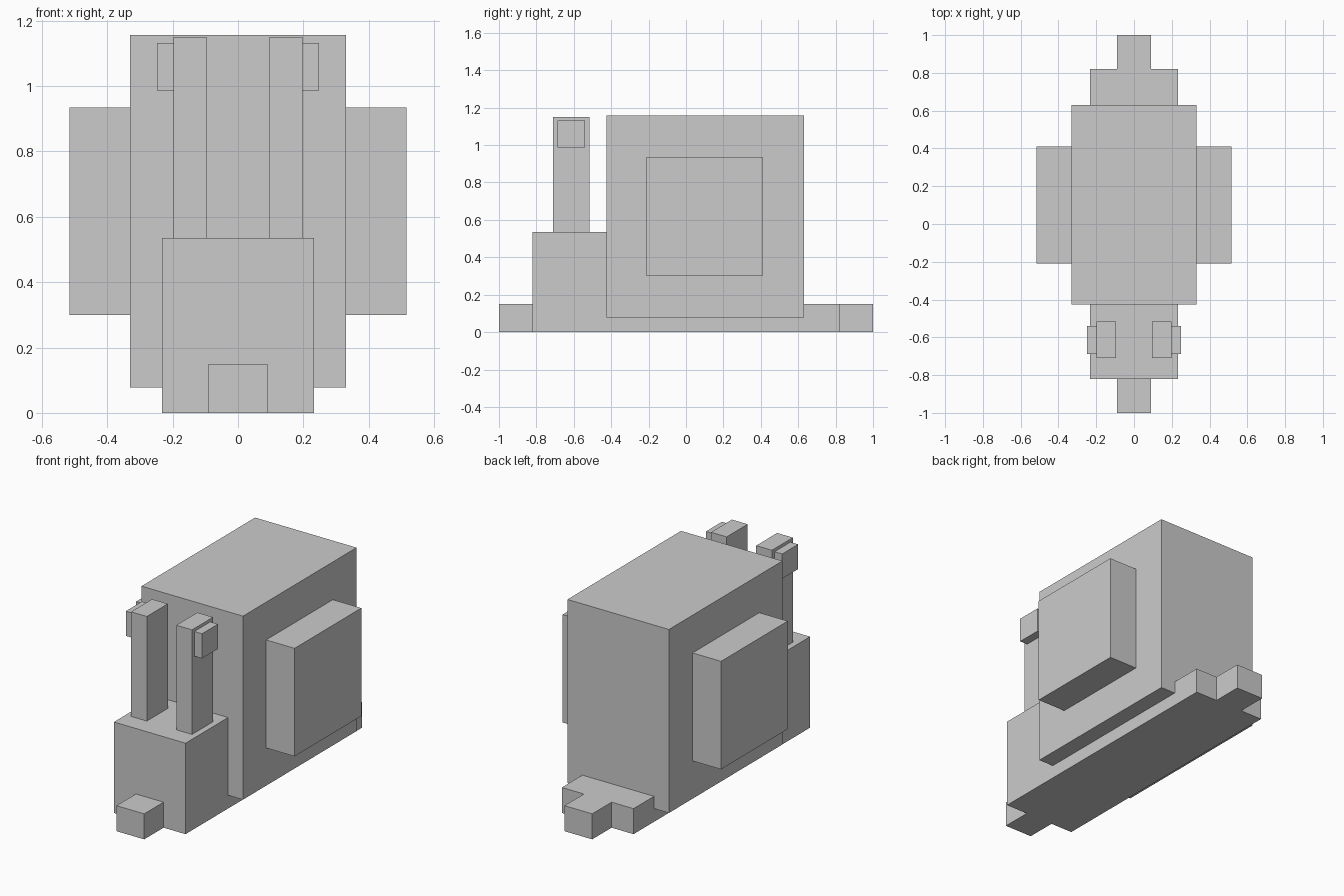
import bpy

if "Cube" in bpy.data.objects:
    bpy.data.objects.remove(bpy.data.objects["Cube"])


def mesh_object(name, verts, faces):
    mesh = bpy.data.meshes.new(name)
    mesh.from_pydata(verts, [], faces)
    mesh.update()
    obj = bpy.data.objects.new(name, mesh)
    bpy.context.collection.objects.link(obj)
    return obj


def extrude_profile(name, profile, x0, x1):
    """Extrude a counter-clockwise (y, z) outline along x."""
    n = len(profile)
    verts = [(x, y, z) for x in (x0, x1) for y, z in profile]
    faces = [list(range(n))[::-1], list(range(n, 2 * n))]
    faces += [(i, (i + 1) % n, n + (i + 1) % n, n + i) for i in range(n)]
    return mesh_object(name, verts, faces)


def box(name, x, y, z):
    """Box from (min, max) ranges."""
    outline = [(y[0], z[0]), (y[1], z[0]), (y[1], z[1]), (y[0], z[1])]
    return extrude_profile(name, outline, *x)


def mirrored_box(name, x, y, z):
    """Box plus its mirror image across x = 0."""
    obj = box(name, x, y, z)
    obj.modifiers.new("Mirror", 'MIRROR')
    return obj


# Base: low plate rising to a tall block at the front
extrude_profile("base", [(-0.82, 0), (0.82, 0), (0.82, 0.15), (-0.425, 0.15),
                         (-0.425, 0.535), (-0.82, 0.535)], -0.233, 0.233)

# Tabs at both ends of the base
box("front_tab", (-0.09, 0.09), (-1.0, -0.82), (0, 0.15))
box("back_tab", (-0.09, 0.09), (0.82, 1.0), (0, 0.15))

# Main body with a panel on each side
box("body", (-0.33, 0.33), (-0.425, 0.63), (0.078, 1.157))
mirrored_box("side_panel", (0.33, 0.515), (-0.21, 0.41), (0.30, 0.935))

# Upright posts with small knobs on their outer faces
mirrored_box("post", (0.096, 0.198), (-0.71, -0.515), (0.535, 1.15))
mirrored_box("post_knob", (0.198, 0.248), (-0.688, -0.54), (0.987, 1.132))
